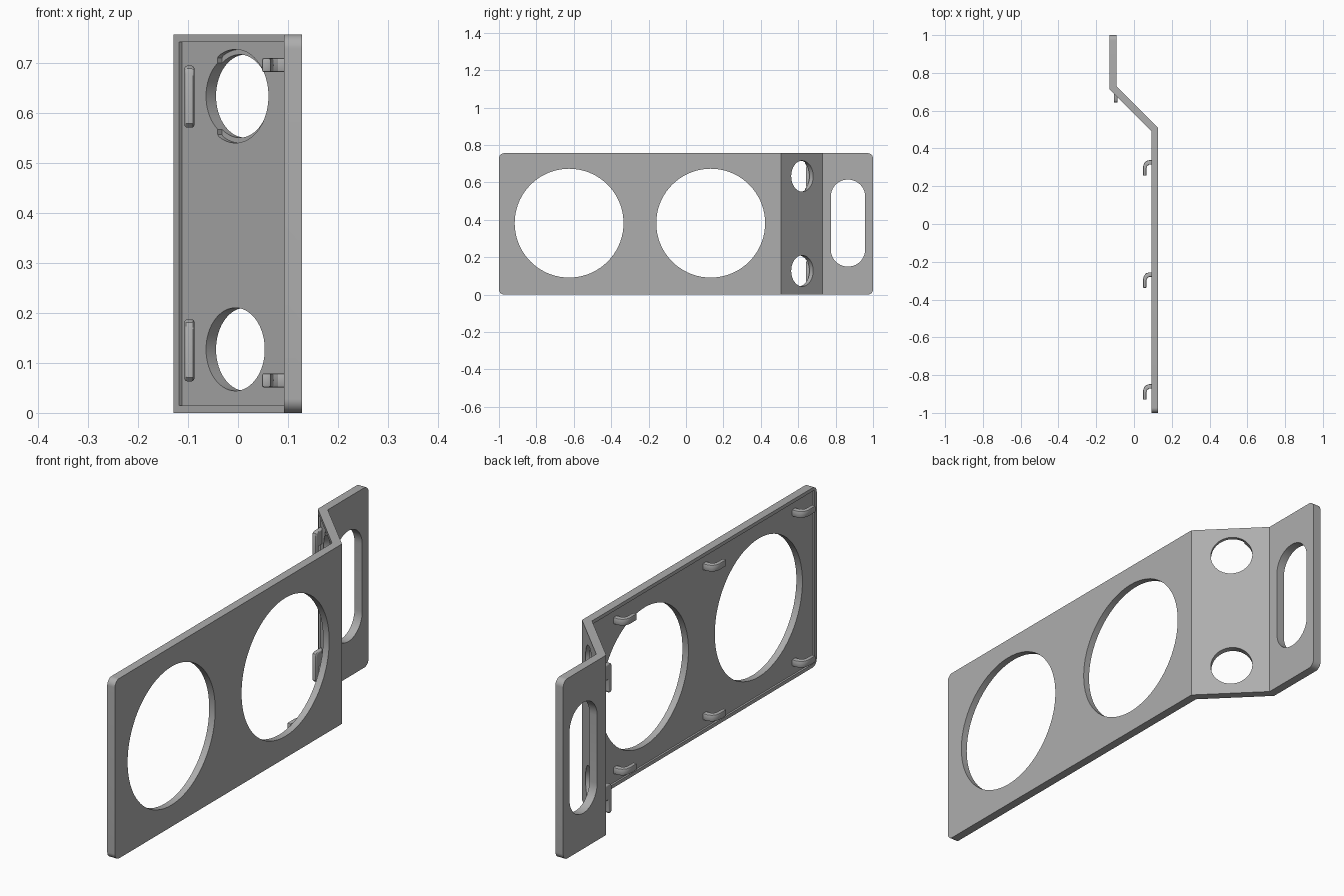
import bpy, bmesh
from math import cos, sin, pi, radians, sqrt
from mathutils import Vector

if "Cube" in bpy.data.objects:
    bpy.data.objects.remove(bpy.data.objects["Cube"], do_unlink=True)

grey = bpy.data.materials.new("plain grey")
grey.use_nodes = True
COLOUR = (0.42, 0.42, 0.42, 1)
grey.diffuse_color = COLOUR
grey.node_tree.nodes["Principled BSDF"].inputs["Base Color"].default_value = COLOUR

X, Y, Z = Vector((1, 0, 0)), Vector((0, 1, 0)), Vector((0, 0, 1))
SLOPE = Vector((1, -1, 0)) / sqrt(2)      # along the sloped web
HEIGHT = 0.756
MID = HEIGHT / 2


def prism(name, pts, lo, hi, u=X, v=Y, origin=Vector()):
    """Extrude a 2D outline in the u-v plane from lo to hi along u x v."""
    w = u.cross(v)
    bm = bmesh.new()
    face = bm.faces.new([bm.verts.new(origin + u * a + v * b + w * lo) for a, b in pts])
    ext = bmesh.ops.extrude_face_region(bm, geom=[face])
    bmesh.ops.translate(bm, vec=w * (hi - lo),
                        verts=[g for g in ext["geom"] if isinstance(g, bmesh.types.BMVert)])
    bmesh.ops.recalc_face_normals(bm, faces=bm.faces)
    mesh = bpy.data.meshes.new(name)
    bm.to_mesh(mesh)
    bm.free()
    mesh.materials.append(grey)
    obj = bpy.data.objects.new(name, mesh)
    bpy.context.collection.objects.link(obj)
    return obj


def circle(r, a=0, b=0, n=72):
    return [(a + r * cos(2 * pi * i / n), b + r * sin(2 * pi * i / n)) for i in range(n)]


def rounded(a0, a1, b0, b1, r, n=10):
    corners = [(a1 - r, b1 - r), (a0 + r, b1 - r), (a0 + r, b0 + r), (a1 - r, b0 + r)]
    return [(a + r * cos(pi / 2 * (k + i / n)), b + r * sin(pi / 2 * (k + i / n)))
            for k, (a, b) in enumerate(corners) for i in range(n + 1)]


def apply_mod(obj, kind, **settings):
    mod = obj.modifiers.new(kind.title(), kind)
    for key, value in settings.items():
        setattr(mod, key, value)
    bpy.context.view_layer.objects.active = obj
    bpy.ops.object.modifier_apply(modifier=mod.name)


def boolean(obj, tool, operation="DIFFERENCE"):
    apply_mod(obj, "BOOLEAN", object=tool, operation=operation, solver="EXACT")
    bpy.data.objects.remove(tool, do_unlink=True)


def smooth(obj):
    bpy.ops.object.select_all(action="DESELECT")
    obj.select_set(True)
    bpy.context.view_layer.objects.active = obj
    bpy.ops.object.shade_smooth_by_angle(angle=radians(30))


# Bent plate: long panel, sloped web and grip panel
plate = prism("bent_plate", [(0.092, -1), (0.128, -1), (0.128, 0.508), (-0.093, 0.729),
                             (-0.093, 1), (-0.129, 1), (-0.129, 0.714), (0.092, 0.493)],
              0, HEIGHT)
boolean(plate, prism("corner_rounder", rounded(-1, 1, 0, HEIGHT, 0.028), -0.3, 0.3, Y, Z),
        "INTERSECT")

# Shallow recess on the inner side, leaving a thin rim
boolean(plate, prism("recess_cutter", [(0.10, -0.985), (0.10, 0.496), (-0.112, 0.708),
                                       (-0.138, 0.682), (0.06, 0.484), (0.06, -0.985)],
                     0.015, HEIGHT - 0.015))

# Two large round openings in the long panel
for y in (-0.625, 0.132):
    boolean(plate, prism("opening_cutter", circle(0.291, y, MID + 0.004), 0.05, 0.2, Y, Z))

# Grip slot
boolean(plate, prism("slot_cutter", rounded(0.774, 0.958, 0.15, 0.615, 0.091), -0.2, 0, Y, Z))

# Two holes through the sloped web, the upper one stepped on the inner side
for z in (0.127, 0.633):
    centre = Vector((-0.005, 0.6015, z))
    boolean(plate, prism("web_hole_cutter", circle(0.083), -0.06, 0.06, SLOPE, Z, centre))
step = [(max(a, -0.05), b) for a, b in circle(0.0935) if a > -0.055]
step = sorted([p for p in step if p[1] >= 0]) [::-1] + sorted([p for p in step if p[1] < 0])
boolean(plate, prism("step_cutter", step, -0.012, 0.04, SLOPE, Z, Vector((-0.005, 0.6015, 0.633))))
smooth(plate)

# Curved hooks along both long edges of the panel
HOOK = [(0.105, 0), (0.080, 0), (0.064, -0.005), (0.053, -0.017), (0.048, -0.035),
        (0.048, -0.082), (0.066, -0.082), (0.066, -0.042), (0.071, -0.030),
        (0.080, -0.024), (0.105, -0.024)]
for level, z in (("lower", 0.065), ("upper", 0.695)):
    for place, y in (("front", -0.848), ("middle", -0.256), ("rear", 0.338)):
        hook = prism(f"{level}_{place}_hook", [(a, b + y) for a, b in HOOK],
                     z - 0.014, z + 0.014)
        apply_mod(hook, "BEVEL", width=0.004, segments=2, limit_method="ANGLE",
                  angle_limit=radians(50))
        smooth(hook)

# Downward hanging clips on the sloped web
for level, z in (("lower", 0.063), ("upper", 0.570)):
    clip = prism(f"{level}_web_clip",
                 [(0.642, 0.008), (0.650, 0), (0.658, 0), (0.664, 0.006), (0.664, 0.058),
                  (0.705, 0.058), (0.705, 0.124), (0.656, 0.124), (0.646, 0.118),
                  (0.642, 0.108)],
                 -0.107, -0.087, Y, Z, Z * z)
    apply_mod(clip, "BEVEL", width=0.006, segments=3, limit_method="ANGLE",
              angle_limit=radians(50))
    smooth(clip)
